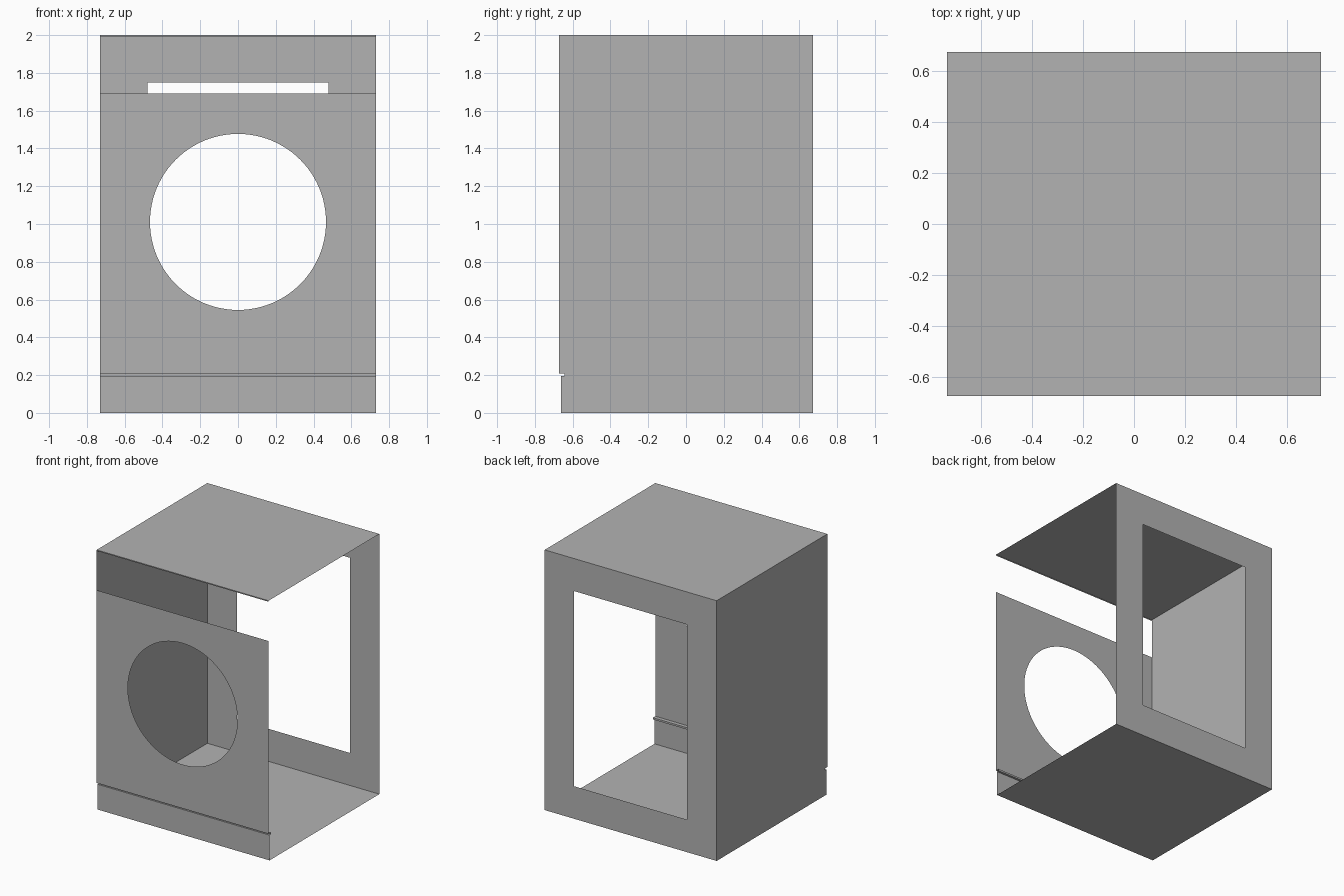
import bpy
import bmesh
import math
from mathutils import Vector

cube = bpy.data.objects.get("Cube")
if cube:
    bpy.data.objects.remove(cube, do_unlink=True)

W, D, H = 0.731, 0.672, 2.0      # half width, half depth, height
KICK_Y, GROOVE_Y = -0.661, -0.643
GROOVE_LOW, GROOVE_TOP = 0.194, 0.208
FRONT_TOP, LIP = 1.69, 0.008

grey = bpy.data.materials.new("grey sheet metal")
grey.use_nodes = True
colour = (0.45, 0.45, 0.45, 1)
grey.diffuse_color = colour
grey.node_tree.nodes["Principled BSDF"].inputs["Base Color"].default_value = colour


def finish(name, bm):
    mesh = bpy.data.meshes.new(name)
    bm.to_mesh(mesh)
    bm.free()
    mesh.materials.append(grey)
    obj = bpy.data.objects.new(name, mesh)
    bpy.context.collection.objects.link(obj)
    return obj


def sheet(name, loops, normal):
    """Flat sheet: first loop is the outline, any others are holes."""
    bm = bmesh.new()
    edges = []
    for loop in loops:
        verts = [bm.verts.new(p) for p in loop]
        edges += [bm.edges.new((a, b)) for a, b in zip(verts, verts[1:] + verts[:1])]
    bmesh.ops.triangle_fill(bm, edges=edges, use_beauty=True, normal=normal)
    for face in bm.faces:
        face.normal_update()
        if face.normal.dot(Vector(normal)) < 0:
            face.normal_flip()
    return finish(name, bm)


def strip(name, profile):
    """Folded sheet: a (y, z) profile drawn across the full width."""
    bm = bmesh.new()
    rows = [[bm.verts.new((x, y, z)) for x in (-W, W)] for y, z in profile]
    for (a, b), (c, d) in zip(rows, rows[1:]):
        bm.faces.new((a, b, d, c))
    return finish(name, bm)


def rectangle(half, low, high, y):
    return [(-half, y, low), (half, y, low), (half, y, high), (-half, y, high)]


# Front panel with the round door opening
segments = 96
door = [(0.466 * math.cos(math.tau * i / segments), -D,
         1.011 + 0.466 * math.sin(math.tau * i / segments)) for i in range(segments)]
sheet("front_panel", [rectangle(W, GROOVE_TOP, FRONT_TOP, -D), door], (0, -1, 0))

# Kick plate and the groove above it
strip("kick_plate", [(KICK_Y, 0), (KICK_Y, GROOVE_LOW), (GROOVE_Y, GROOVE_LOW),
                     (GROOVE_Y, GROOVE_TOP), (-D, GROOVE_TOP)])

# Floor, and top with a small folded front lip
strip("floor_panel", [(D, 0), (KICK_Y, 0)])
strip("top_panel", [(-D, H - LIP), (-D, H), (D, H)])

# Back panel with the service opening
sheet("back_panel", [rectangle(W, 0, H, D), rectangle(0.48, 0.25, 1.75, D)], (0, 1, 0))

# Single side wall on the model's right, notched at the groove; the other side is open
side = [(D, 0), (D, H), (-D, H), (-D, GROOVE_TOP), (GROOVE_Y, GROOVE_TOP),
        (GROOVE_Y, GROOVE_LOW), (KICK_Y, GROOVE_LOW), (KICK_Y, 0)]
sheet("right_side_panel", [[(-W, y, z) for y, z in side]], (-1, 0, 0))
